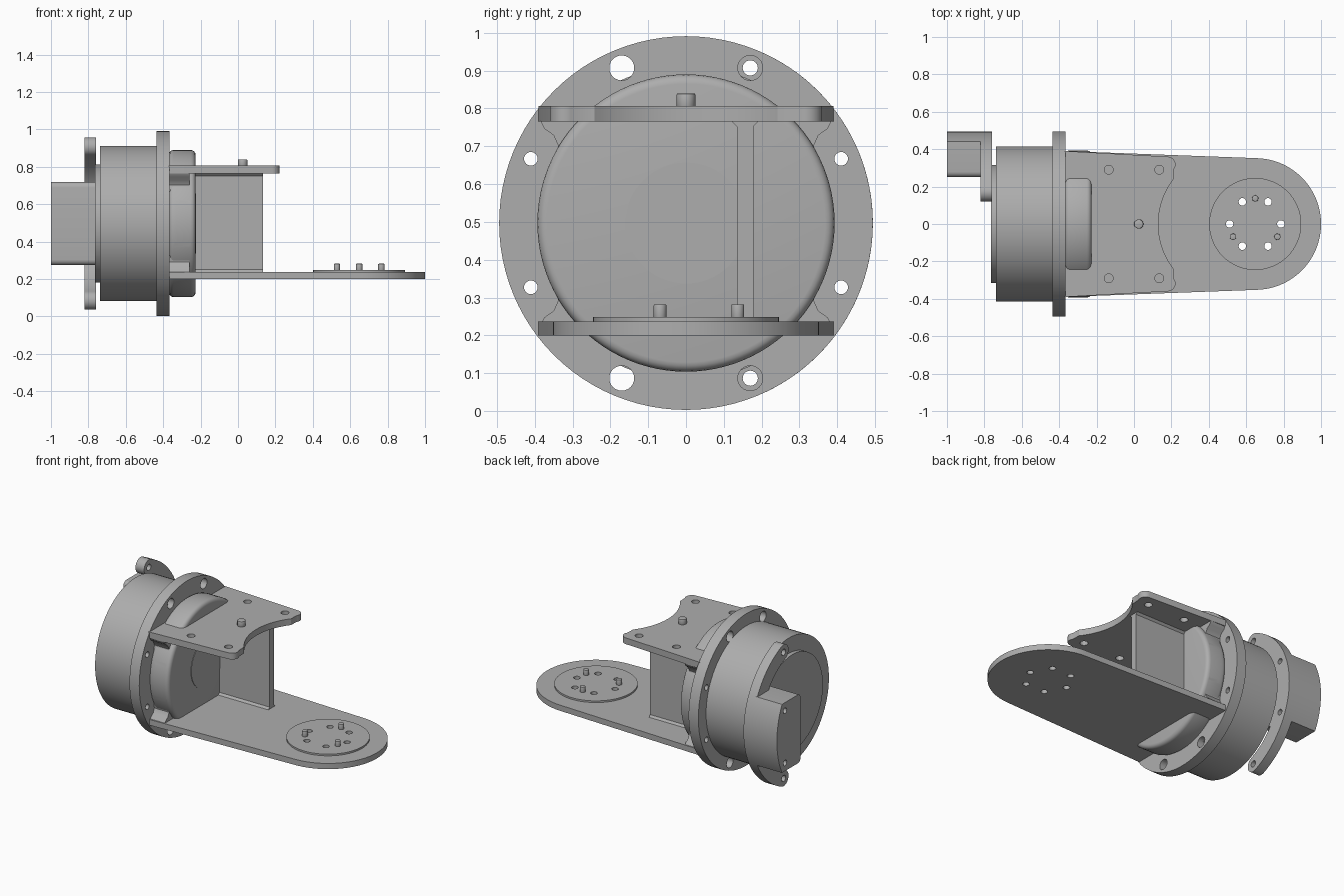
import bpy, bmesh
from math import sin, cos, radians, pi
from mathutils import Matrix

cube = bpy.data.objects.get("Cube")
if cube:
    bpy.data.objects.remove(cube)

grey = bpy.data.materials.new("machined_grey")
grey.use_nodes = True
GREY = (0.42, 0.42, 0.42, 1)
grey.diffuse_color = GREY
grey.node_tree.nodes["Principled BSDF"].inputs["Base Color"].default_value = GREY

CZ = 0.497       # height of the drum axis
RIM = 0.494      # flange radius
BOLT = 0.444     # bolt circle radius

# Cyclic axis swaps: extrude an outline along x (y,z), y (z,x) or z (x,y)
AXES = {
    "x": Matrix(((0, 0, 1), (1, 0, 0), (0, 1, 0))),
    "y": Matrix(((0, 1, 0), (0, 0, 1), (1, 0, 0))),
    "z": Matrix.Identity(3),
}


def arc(cx, cy, r, a0, a1, n=16):
    angles = [radians(a0 + (a1 - a0) * i / n) for i in range(n + 1)]
    return [(cx + r * cos(a), cy + r * sin(a)) for a in angles]


def circle(cx, cy, r, n=32):
    return arc(cx, cy, r, 0, 360, n)[:-1]


def rounded_box(u0, u1, v0, v1, r):
    return (arc(u0 + r, v0 + r, r, 180, 270, 6) + arc(u1 - r, v0 + r, r, 270, 360, 6)
            + arc(u1 - r, v1 - r, r, 0, 90, 6) + arc(u0 + r, v1 - r, r, 90, 180, 6))


def prism(name, axis, lo, hi, outline, holes=(), bevel=0, segments=2):
    """Extrude an outline with holes between lo and hi, optionally rounding its edges."""
    bm = bmesh.new()
    for loop in [outline, *holes]:
        vs = [bm.verts.new((u, v, lo)) for u, v in loop]
        for a, b in zip(vs, vs[1:] + vs[:1]):
            bm.edges.new((a, b))
    if holes:
        bmesh.ops.triangle_fill(bm, use_beauty=True, edges=bm.edges[:])
    else:
        bm.faces.new(bm.verts[:])
    new = bmesh.ops.extrude_face_region(bm, geom=bm.faces[:])["geom"]
    top = [g for g in new if isinstance(g, bmesh.types.BMVert)]
    bmesh.ops.translate(bm, verts=top, vec=(0, 0, hi - lo))
    bmesh.ops.recalc_face_normals(bm, faces=bm.faces[:])
    if bevel:
        edges = [e for e in bm.edges if e.calc_face_angle(0) > 1]
        bmesh.ops.bevel(bm, geom=edges, offset=bevel, segments=segments,
                        profile=0.5, affect='EDGES')
    bm.transform(AXES[axis].to_4x4())
    bmesh.ops.recalc_face_normals(bm, faces=bm.faces[:])
    mesh = bpy.data.meshes.new(name)
    bm.to_mesh(mesh)
    bm.free()
    mesh.materials.append(grey)
    obj = bpy.data.objects.new(name, mesh)
    bpy.context.collection.objects.link(obj)
    return obj


def bolt(angle, r):
    a = radians(angle)
    return circle(BOLT * cos(a), CZ + BOLT * sin(a), r, 24)


# Motor drum and its rear cap
prism("drum", "x", -0.738, -0.40, circle(0, CZ, 0.415, 96))
prism("rear_cap", "x", -0.765, -0.73, circle(0, CZ, 0.315, 80))

# Mounting flange with bolt holes
flange_holes = [bolt(a, 0.033) for a in (67.5, 112.5, 247.5, 292.5)]
flange_holes += [bolt(a, 0.018) for a in (22.5, 157.5, 202.5, 337.5)]
prism("flange", "x", -0.435, -0.365, circle(0, CZ, RIM, 96), flange_holes)

# Rounded front housing with a recessed window on each side
housing = prism("front_housing", "x", -0.37, -0.227, circle(0, CZ, 0.393, 96),
                bevel=0.025, segments=4)
for side in (-1, 1):
    lo, hi = sorted((side * 0.35, side * 0.45))
    cutter = prism("window_cutter", "y", lo, hi,
                   rounded_box(0.375, 0.62, -0.33, -0.25, 0.022))
    cut = housing.modifiers.new("window", 'BOOLEAN')
    cut.object = cutter
    cut.solver = 'EXACT'
    bpy.context.view_layer.objects.active = housing
    bpy.ops.object.modifier_apply(modifier=cut.name)
    bpy.data.objects.remove(cutter)
prism("housing_boss", "x", -0.23, -0.224, circle(0, CZ, 0.16, 64))

# Flared webs between the housing and the plate corners
for side in (-1, 1):
    for up in (-1, 1):
        flare = [(0.27, 0.27), (0.385, 0.27), (0.375, 0.25), (0.35, 0.232),
                 (0.338, 0.205), (0.345, 0.17), (0.27, 0.17)]
        prism("corner_web", "x", -0.37, -0.26,
              [(side * u, CZ + up * v) for u, v in flare])

# Upper bracket plate with a scooped front edge
corner = arc(0.18, 0.318, 0.042, -35, 86, 8)
scoop = arc(0.522, 0, 0.392, 218, 142, 24)
upper = ([(-0.37, -0.39)] + [(x, -y) for x, y in reversed(corner)]
         + scoop + corner + [(-0.37, 0.39)])
screw_holes = [circle(x, y, 0.024, 20) for x in (-0.135, 0.135) for y in (-0.29, 0.29)]
prism("upper_plate", "z", 0.765, 0.806, upper, screw_holes)
prism("upper_pin", "z", 0.80, 0.84, circle(0.025, 0, 0.025, 24), bevel=0.004)

# Long lower arm with a round end and a raised pad
HUB = 0.648
hub_holes = [circle(HUB + 0.137 * cos(i * pi / 3), 0.137 * sin(i * pi / 3), 0.02, 20)
             for i in range(6)]
arm = [(-0.37, -0.39)] + arc(HUB, 0, 0.352, -88, 88, 48) + [(-0.37, 0.39)]
prism("lower_arm", "z", 0.20, 0.237, arm, hub_holes)
prism("arm_pad", "z", 0.235, 0.248, circle(HUB, 0, 0.246, 64), hub_holes)
for a in (90, 210, 330):
    x, y = HUB + 0.137 * cos(radians(a)), 0.137 * sin(radians(a))
    prism("arm_pin", "z", 0.24, 0.282, circle(x, y, 0.017, 20), bevel=0.003)

# Upright web joining both plates, with small foot fillets
prism("upright_web", "x", -0.24, 0.133,
      [(0.12, 0.235), (0.192, 0.235), (0.178, 0.25), (0.178, 0.752), (0.192, 0.767),
       (0.12, 0.767), (0.135, 0.752), (0.135, 0.25)])

# Crescent mount with lobed ends behind the drum
inner, lobe = 0.394, 0.05
tip_u, tip_v = BOLT * cos(radians(67.5)), BOLT * sin(radians(67.5))
crescent = (arc(0, CZ, RIM, -67.5, 67.5, 48)
            + arc(tip_u, CZ + tip_v, lobe, 67.5, 247.5, 16)[1:-1]
            + arc(0, CZ, inner, 67.5, -67.5, 40)
            + arc(tip_u, CZ - tip_v, lobe, 112.5, 292.5, 16)[1:-1])
side_bolts = [bolt(a, 0.018) for a in (22.5, -22.5)]
prism("crescent_mount", "x", -0.822, -0.76, crescent,
      side_bolts + [bolt(a, 0.02) for a in (67.5, -67.5)])

# Connector block, curved outside to follow the crescent
block = (arc(0, CZ, RIM, -26.8, 26.8, 24) + arc(0.28, CZ + 0.193, 0.03, 90, 180, 6)
         + arc(0.28, CZ - 0.193, 0.03, 180, 270, 6))
prism("connector_block", "x", -1.0, -0.76, block, side_bolts)

# Smooth the round surfaces while keeping the edges crisp
for obj in bpy.context.view_layer.objects:
    obj.select_set(obj.type == 'MESH' and grey.name in obj.data.materials)
bpy.context.view_layer.objects.active = housing
bpy.ops.object.shade_smooth_by_angle(angle=radians(32))
